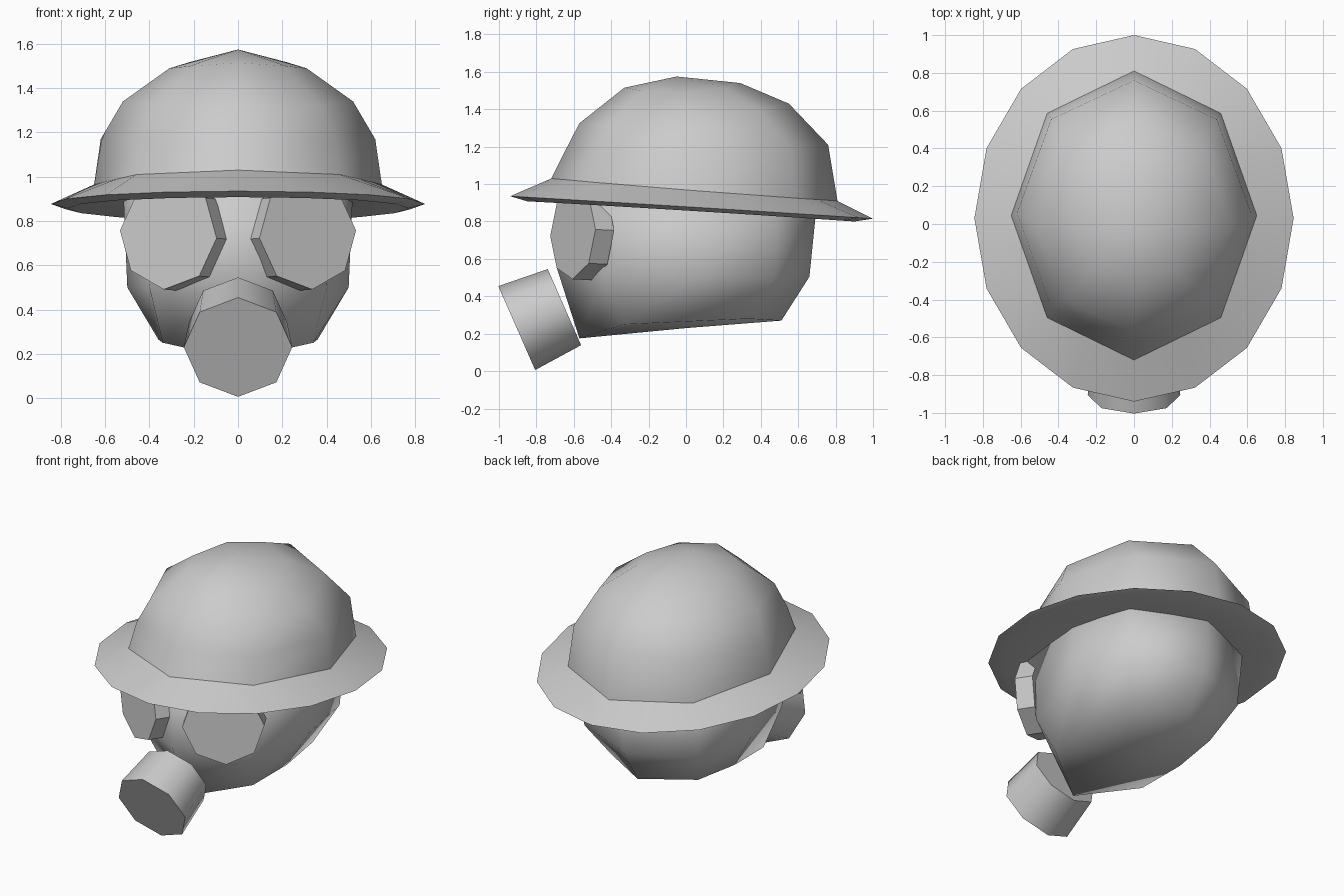
import bpy, bmesh, math
from mathutils import Vector

old = bpy.data.objects.get("Cube")
if old:
    bpy.data.objects.remove(old, do_unlink=True)

grey = bpy.data.materials.new("plain_grey")
grey.use_nodes = True
colour = (0.6, 0.6, 0.6, 1)
grey.diffuse_color = colour
grey.node_tree.nodes["Principled BSDF"].inputs["Base Color"].default_value = colour


def ring(n, x, yf, yb, zf, zs, zb):
    """Oval ring from the front point round, with front, side and back heights."""
    pts = []
    for i in range(n):
        a = 2 * math.pi * i / n
        c = math.cos(a)
        z = zs + c * (zf - zb) / 2 + c * c * ((zf + zb) / 2 - zs)
        pts.append(Vector((x * math.sin(a), (yf + yb) / 2 - c * (yb - yf) / 2, z)))
    return pts


def mirrored(half):
    """Closed ring from its front-to-back half on +x."""
    return [Vector(p) for p in half] + [Vector((-x, y, z)) for x, y, z in half[-2:0:-1]]


def loft(name, rings, first_pole=None, last_pole=None, caps=False, angle=180):
    bm = bmesh.new()
    rows = [[bm.verts.new(p) for p in r] for r in rings]
    n = len(rows[0])
    for a, b in zip(rows, rows[1:]):
        for i in range(n):
            j = (i + 1) % n
            bm.faces.new((a[i], a[j], b[j], b[i]))
    for pole, row in ((first_pole, rows[0]), (last_pole, rows[-1])):
        if pole:
            tip = bm.verts.new(pole)
            for i in range(n):
                bm.faces.new((row[i], row[(i + 1) % n], tip))
        elif caps:
            bm.faces.new(row)
    bmesh.ops.recalc_face_normals(bm, faces=bm.faces)
    mesh = bpy.data.meshes.new(name)
    bm.to_mesh(mesh)
    bm.free()
    mesh.materials.append(grey)
    obj = bpy.data.objects.new(name, mesh)
    bpy.context.collection.objects.link(obj)
    bpy.ops.object.select_all(action="DESELECT")
    obj.select_set(True)
    bpy.context.view_layer.objects.active = obj
    bpy.ops.object.shade_smooth_by_angle(angle=math.radians(angle))
    return obj


def drum(name, start, end, r_start, r_end, angle, roll=0):
    """Eight-sided drum between two centres, with a corner at the top."""
    start, end = Vector(start), Vector(end)
    axis = (end - start).normalized()
    side = axis.cross(Vector((0, 0, 1))).normalized()
    up = side.cross(axis)
    rings = []
    for centre, r in ((start, r_start), (end, r_end)):
        rings.append([centre + r * (math.sin(a) * side + math.cos(a) * up)
                      for a in (math.tau * i / 8 + roll for i in range(8))])
    return loft(name, rings, caps=True, angle=angle)


# Helmet dome
base = ring(8, 0.65, -0.72, 0.81, 1.03, 0.965, 0.91)
loft("helmet_dome", [
    base,
    ring(8, 0.62, -0.645, 0.76, 1.18, 1.17, 1.21),
    ring(8, 0.52, -0.57, 0.55, 1.325, 1.34, 1.43),
    ring(8, 0.31, -0.33, 0.29, 1.515, 1.49, 1.54),
], last_pole=(0, -0.05, 1.575))

# Helmet brim, its inner edge following the eight-sided dome
inner = []
for i, p in enumerate(base):
    inner += [p, (p + base[(i + 1) % 8]) / 2]
loft("helmet_brim", [
    inner,
    ring(16, 0.845, -0.94, 1.0, 0.935, 0.877, 0.815),
    ring(16, 0.77, -0.85, 0.9, 0.908, 0.857, 0.8),
    ring(16, 0.42, -0.5, 0.55, 0.93, 0.9, 0.86),
], angle=60)

# Head and mask
loft("masked_head", [
    mirrored([(0, -0.57, 0.175), (0.34, -0.33, 0.25), (0.36, 0, 0.265),
              (0.32, 0.33, 0.28), (0, 0.51, 0.27)]),
    mirrored([(0, -0.69, 0.55), (0.4, -0.44, 0.5), (0.5, 0.03, 0.5),
              (0.42, 0.47, 0.5), (0, 0.66, 0.505)]),
    mirrored([(0, -0.66, 0.97), (0.45, -0.47, 0.95), (0.52, 0.04, 0.95),
              (0.45, 0.49, 0.92), (0, 0.7, 0.9)]),
], first_pole=(0, 0, 0.23), last_pole=(0, 0, 1.0))

# Eye lenses
for name, s in (("left_lens", 1), ("right_lens", -1)):
    drum(name, (s * 0.26, -0.505, 0.735), (s * 0.315, -0.605, 0.74), 0.25, 0.25, 30, s * 0.07)

# Breathing filter
drum("breathing_filter", (0, -0.65, 0.342), (0, -0.905, 0.23), 0.222, 0.245, 60)
